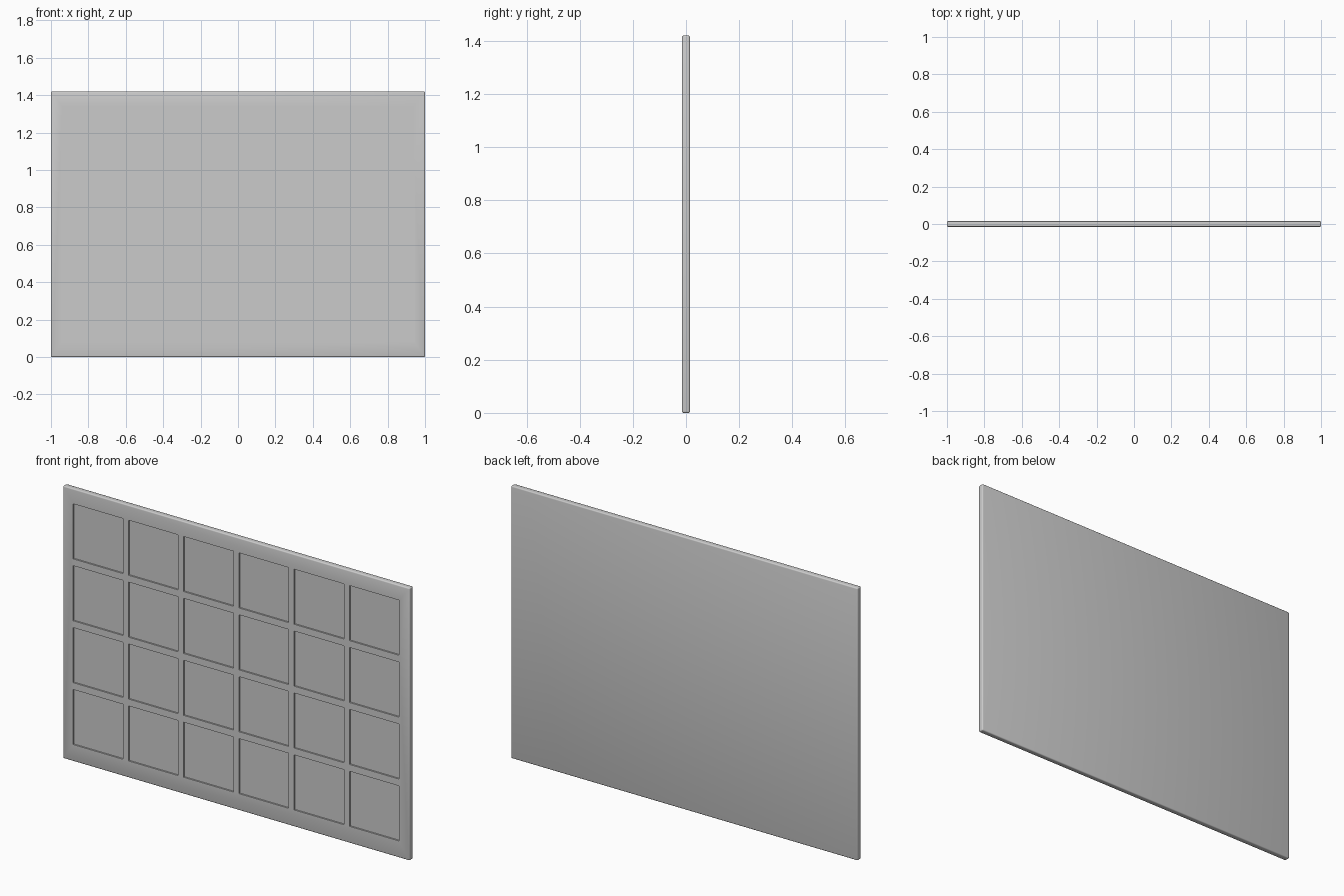
import bpy, bmesh
from mathutils import Matrix, Vector

if "Cube" in bpy.data.objects:
    bpy.data.objects.remove(bpy.data.objects["Cube"])

W, H, T = 2.0, 1.42, 0.03      # panel size
CELL, DEPTH = 0.287, 0.008     # pocket size and depth
COLS, ROWS = 6, 4
X0, X1, Z0, Z1 = -0.94, 0.94, 0.087, 1.342


def add_box(bm, lo, hi):
    lo, hi = Vector(lo), Vector(hi)
    m = Matrix.Translation((lo + hi) / 2) @ Matrix.Diagonal((*(hi - lo), 1))
    bmesh.ops.create_cube(bm, size=1, matrix=m)


def to_object(bm, name):
    me = bpy.data.meshes.new(name)
    bm.to_mesh(me)
    bm.free()
    ob = bpy.data.objects.new(name, me)
    bpy.context.collection.objects.link(ob)
    return ob


# slab with softly rounded rim
bm = bmesh.new()
add_box(bm, (-W / 2, -T / 2, 0), (W / 2, T / 2, H))
bmesh.ops.bevel(bm, geom=bm.edges[:], offset=0.006, segments=3,
                profile=0.5, affect='EDGES')
panel = to_object(bm, "panel_frame")

# grid of square pockets cut into the front
bm = bmesh.new()
for c in range(COLS):
    for r in range(ROWS):
        x = X0 + c * (X1 - X0 - CELL) / (COLS - 1)
        z = Z0 + r * (Z1 - Z0 - CELL) / (ROWS - 1)
        add_box(bm, (x, -T, z), (x + CELL, -T / 2 + DEPTH, z + CELL))
cutter = to_object(bm, "cell_cutter")

mod = panel.modifiers.new("cells", 'BOOLEAN')
mod.operation, mod.solver, mod.object = 'DIFFERENCE', 'EXACT', cutter
bpy.context.view_layer.objects.active = panel
panel.select_set(True)
bpy.ops.object.modifier_apply(modifier=mod.name)
bpy.data.objects.remove(cutter)
bpy.ops.object.shade_smooth_by_angle()
